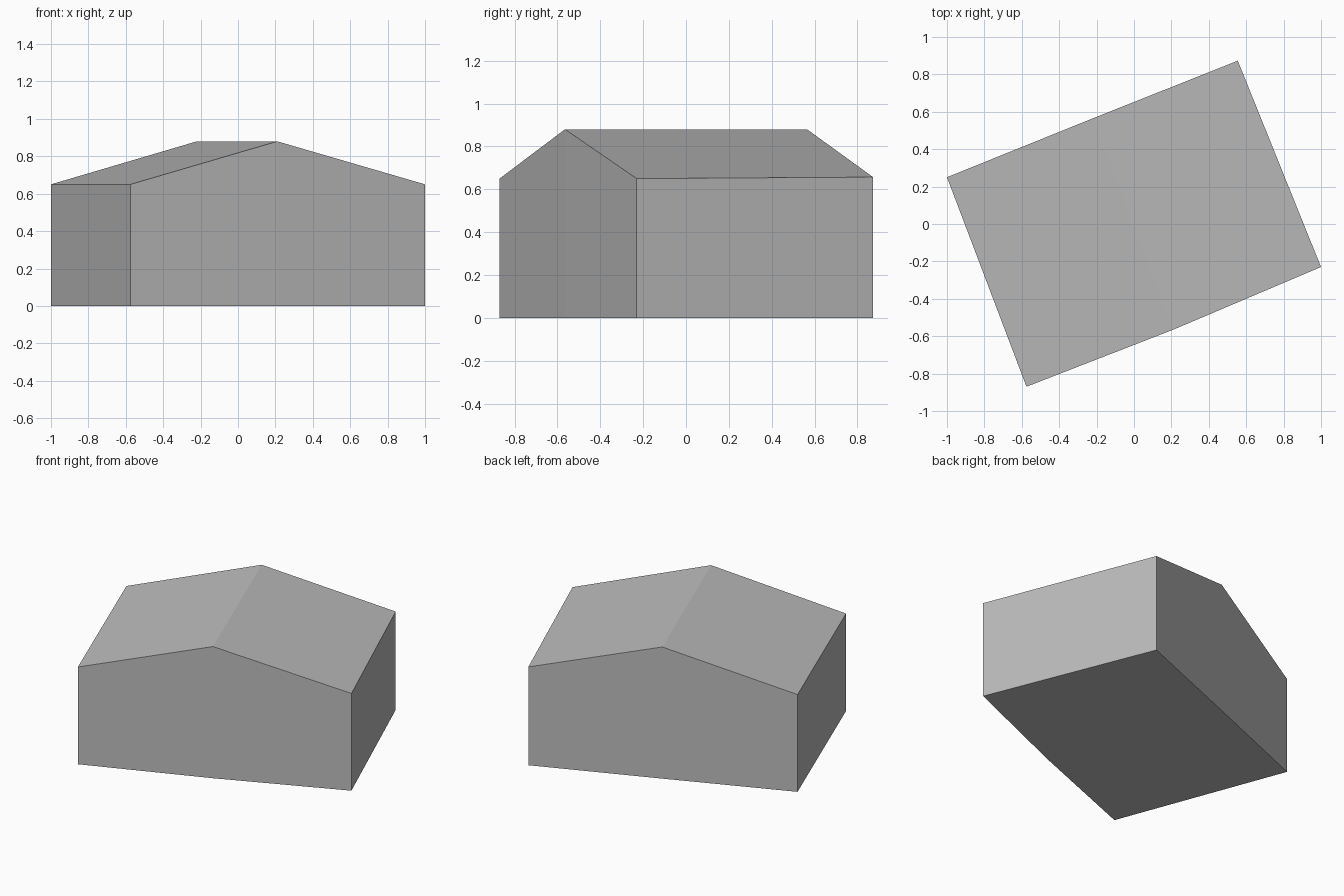
import bpy
import bmesh

cube = bpy.data.objects.get("Cube")
if cube:
    bpy.data.objects.remove(cube, do_unlink=True)

# Single plain grey
grey = bpy.data.materials.new("plain_grey")
grey.use_nodes = True
colour = (0.5, 0.5, 0.5, 1)
grey.diffuse_color = colour
grey.node_tree.nodes["Principled BSDF"].inputs["Base Color"].default_value = colour

# Plan points of each gable end (eave, ridge, eave) with roof heights
front = [(-0.575, -0.87, 0.65), (0.21, -0.565, 0.88), (1.0, -0.23, 0.65)]
back = [(-1.0, 0.25, 0.65), (-0.22, 0.565, 0.88), (0.555, 0.873, 0.657)]

bm = bmesh.new()


def gable(points):
    """Make a gable wall and return its base and top vertices."""
    base = [bm.verts.new((x, y, 0)) for x, y, z in points]
    top = [bm.verts.new(p) for p in points]
    for i in range(2):
        bm.faces.new((base[i], base[i + 1], top[i + 1], top[i]))
    return base, top


front_base, front_top = gable(front)
back_base, back_top = gable(back)

# Roof slopes and floor
for a, b in ((front_top, back_top), (front_base, back_base)):
    for i in range(2):
        bm.faces.new((a[i], a[i + 1], b[i + 1], b[i]))

# Side walls
for i in (0, 2):
    bm.faces.new((front_base[i], back_base[i], back_top[i], front_top[i]))

bmesh.ops.recalc_face_normals(bm, faces=bm.faces)
mesh = bpy.data.meshes.new("house_body")
bm.to_mesh(mesh)
bm.free()
mesh.materials.append(grey)
house = bpy.data.objects.new("house_body", mesh)
bpy.context.collection.objects.link(house)
